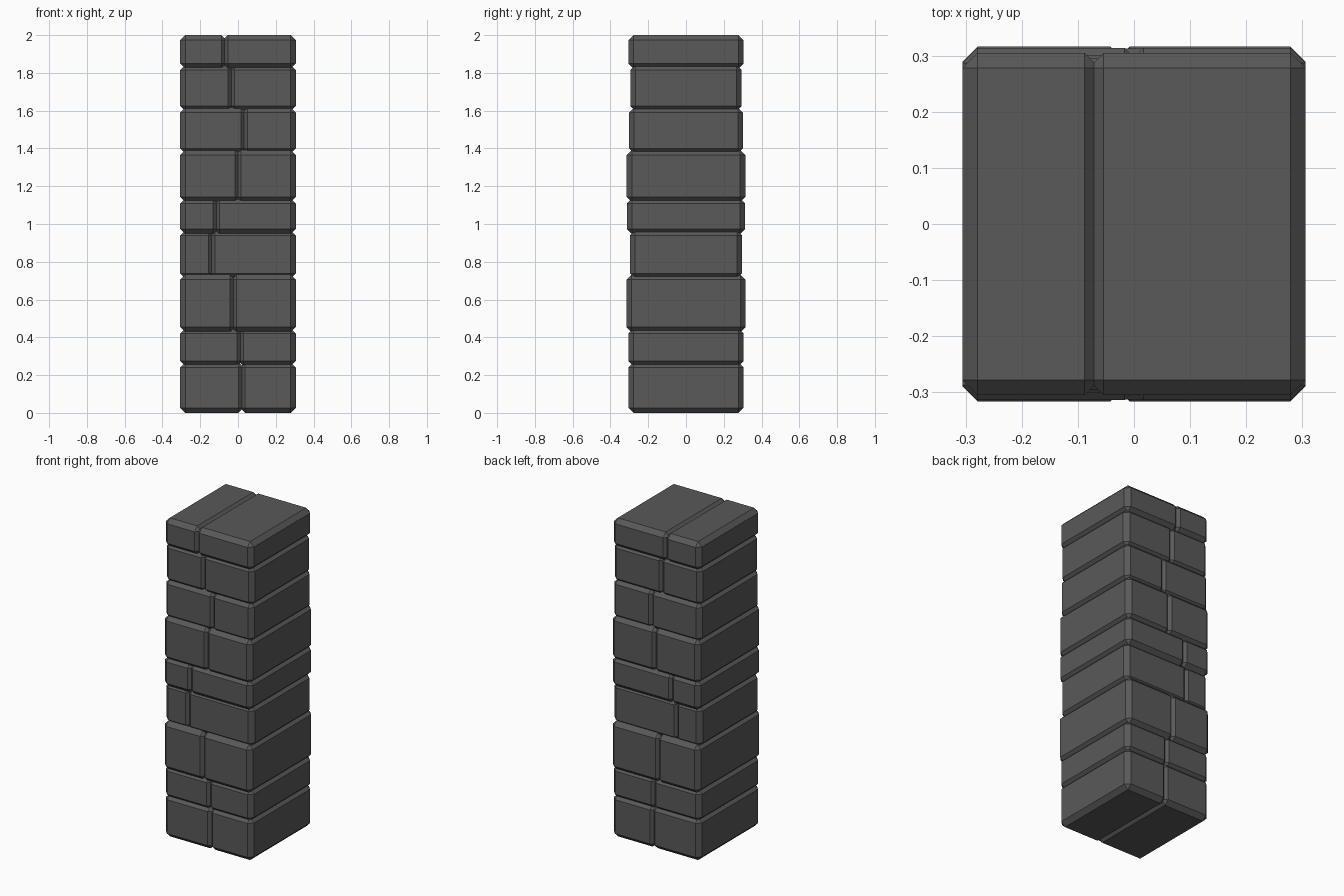
import bpy
import bmesh

cube = bpy.data.objects.get("Cube")
if cube:
    bpy.data.objects.remove(cube, do_unlink=True)

stone = bpy.data.materials.new("dark grey stone")
stone.use_nodes = True
GREY = (0.1, 0.1, 0.1, 1)
stone.diffuse_color = GREY
stone.node_tree.nodes["Principled BSDF"].inputs["Base Color"].default_value = GREY

HALF_WIDTH = 0.306
CHAMFER = 0.027
OVERLAP = 0.01   # neighbouring blocks sink slightly into each other


def block(name, low, high):
    """Chamfered stone block between two opposite corners."""
    bm = bmesh.new()
    bmesh.ops.create_cube(bm, size=1)
    for v in bm.verts:
        v.co = [b if c > 0 else a for c, a, b in zip(v.co, low, high)]
    bmesh.ops.bevel(bm, geom=bm.edges[:], offset=CHAMFER, segments=1,
                    affect='EDGES', profile=0.5)
    bmesh.ops.recalc_face_normals(bm, faces=bm.faces[:])
    mesh = bpy.data.meshes.new(name)
    bm.to_mesh(mesh)
    bm.free()
    mesh.materials.append(stone)
    bpy.context.collection.objects.link(bpy.data.objects.new(name, mesh))


# Courses from the ground up: top height, joint position, half depth
courses = [
    (0.257, 0.02, 0.305),
    (0.437, 0.012, 0.305),
    (0.722, -0.025, 0.316),
    (0.957, -0.14, 0.297),
    (1.125, -0.115, 0.313),
    (1.383, 0.0, 0.314),
    (1.608, 0.032, 0.301),
    (1.833, -0.035, 0.295),
    (2.0, -0.071, 0.305),
]

bottom = 0
for i, (top, joint, depth) in enumerate(courses):
    z0 = bottom - OVERLAP if i > 0 else 0
    z1 = top + OVERLAP if i < len(courses) - 1 else top
    block(f"right_block_{i + 1}", (-HALF_WIDTH, -depth, z0), (joint + OVERLAP, depth, z1))
    block(f"left_block_{i + 1}", (joint - OVERLAP, -depth, z0), (HALF_WIDTH, depth, z1))
    bottom = top
